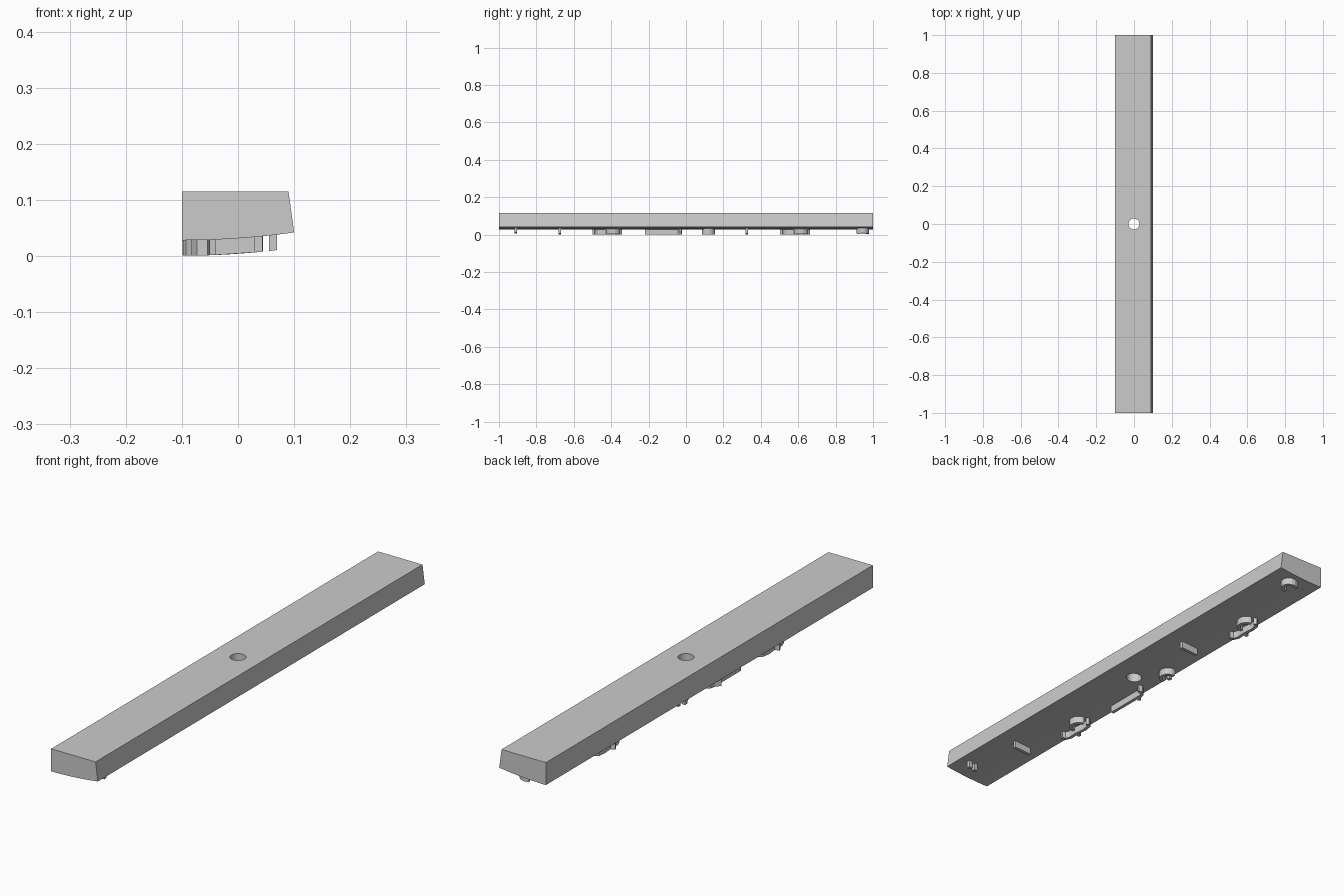
import bpy, bmesh, math
from mathutils import Vector

cube = bpy.data.objects.get("Cube")
if cube:
    bpy.data.objects.remove(cube, do_unlink=True)

grey = bpy.data.materials.new("plain grey")
grey.use_nodes = True
COLOUR = (0.6, 0.6, 0.6, 1)
grey.diffuse_color = COLOUR
grey.node_tree.nodes["Principled BSDF"].inputs["Base Color"].default_value = COLOUR


def underside(x):
    return 0.028 + 0.35 * (x + 0.1) ** 2


def finish(name, bm):
    bmesh.ops.recalc_face_normals(bm, faces=bm.faces)
    mesh = bpy.data.meshes.new(name)
    bm.to_mesh(mesh)
    bm.free()
    mesh.materials.append(grey)
    ob = bpy.data.objects.new(name, mesh)
    bpy.context.collection.objects.link(ob)
    return ob


def arc(cx, cy, r, start, end, n=8):
    """Points on an arc; angle 0 points along +y, 90 along +x."""
    angles = [math.radians(start + (end - start) * i / n) for i in range(n + 1)]
    return [(cx + r * math.sin(a), cy + r * math.cos(a)) for a in angles]


def ridge(name, path, width=0.013, shift=0.0):
    """Raised strip following a path on the curved underside."""
    pts = [Vector((x, y + shift)) for x, y in path]
    bm = bmesh.new()
    rings = []
    for i, p in enumerate(pts):
        t = (pts[min(i + 1, len(pts) - 1)] - pts[max(i - 1, 0)]).normalized()
        side = Vector((-t.y, t.x)) * width / 2
        ring = []
        for s, drop in ((1, -0.004), (-1, -0.004), (-1, 0.0275), (1, 0.0275)):
            q = p + side * s
            ring.append(bm.verts.new((q.x, q.y, underside(q.x) - drop)))
        rings.append(ring)
    for a, b in zip(rings, rings[1:]):
        for k in range(4):
            bm.faces.new((a[k], a[(k + 1) % 4], b[(k + 1) % 4], b[k]))
    bm.faces.new(rings[0])
    bm.faces.new(rings[-1])
    return finish(name, bm)


# Long bar with a sloped side and a gently curved underside
profile = [(-0.1, 0.115), (0.09, 0.115)]
profile += [(0.1 - 0.2 * i / 12, underside(0.1 - 0.2 * i / 12)) for i in range(13)]
bm = bmesh.new()
face = bm.faces.new([bm.verts.new((x, -1, z)) for x, z in profile])
out = bmesh.ops.extrude_face_region(bm, geom=[face])
bmesh.ops.translate(bm, vec=(0, 2, 0),
                    verts=[v for v in out["geom"] if isinstance(v, bmesh.types.BMVert)])
bar = finish("bar", bm)

# Round hole through the middle
bm = bmesh.new()
bmesh.ops.create_cone(bm, cap_ends=True, segments=32, radius1=0.029, radius2=0.029, depth=0.4)
cutter = finish("hole_cutter", bm)
cut = bar.modifiers.new("hole", "BOOLEAN")
cut.operation = "DIFFERENCE"
cut.solver = "EXACT"
cut.object = cutter
bpy.context.view_layer.objects.active = bar
bar.select_set(True)
bpy.ops.object.modifier_apply(modifier="hole")
bpy.data.objects.remove(cutter, do_unlink=True)
bpy.ops.object.shade_smooth_by_angle(angle=math.radians(20))

# Pair of pegs near the front end
for i, x in enumerate((0.0625, 0.0365)):
    ridge(f"peg_{i + 1}", [(x - 0.007, -0.91), (x + 0.007, -0.91)], 0.015)

# Straight cross ridges
for i, y in enumerate((-0.675, 0.325)):
    ridge(f"cross_ridge_{i + 1}", [(-0.04, y), (0.035, y)])

# Two matching arched ridges with a wavy foot
for i, y in enumerate((-0.42, 0.585)):
    ridge(f"arch_{i + 1}", arc(-0.052, y + 0.03, 0.032, 180, 10), shift=0)
    ridge(f"wavy_foot_{i + 1}",
          [(-0.052, -0.075), (-0.068, -0.07), (-0.076, -0.05), (-0.074, -0.01),
           (-0.078, 0.03), (-0.074, 0.06), (-0.058, 0.072)], shift=y)
    ridge(f"foot_stem_{i + 1}", [(-0.076, -0.012), (-0.095, -0.02)], shift=y)

# Long ridge with a bent tail
ridge("long_ridge", [(-0.076, -0.22), (-0.076, -0.05)])
ridge("tail", [(-0.048, -0.032), (-0.06, -0.028), (-0.074, -0.04),
               (-0.078, -0.06), (-0.094, -0.08)])

# Small arch with an inner post
ridge("small_arch", arc(-0.071, 0.12, 0.028, 180, -10))
ridge("inner_post", [(-0.078, 0.112), (-0.078, 0.128)])

# Hook near the back end
ridge("hook", arc(0.012, 0.945, 0.026, 180, 0) + [(-0.006, 0.966)])
